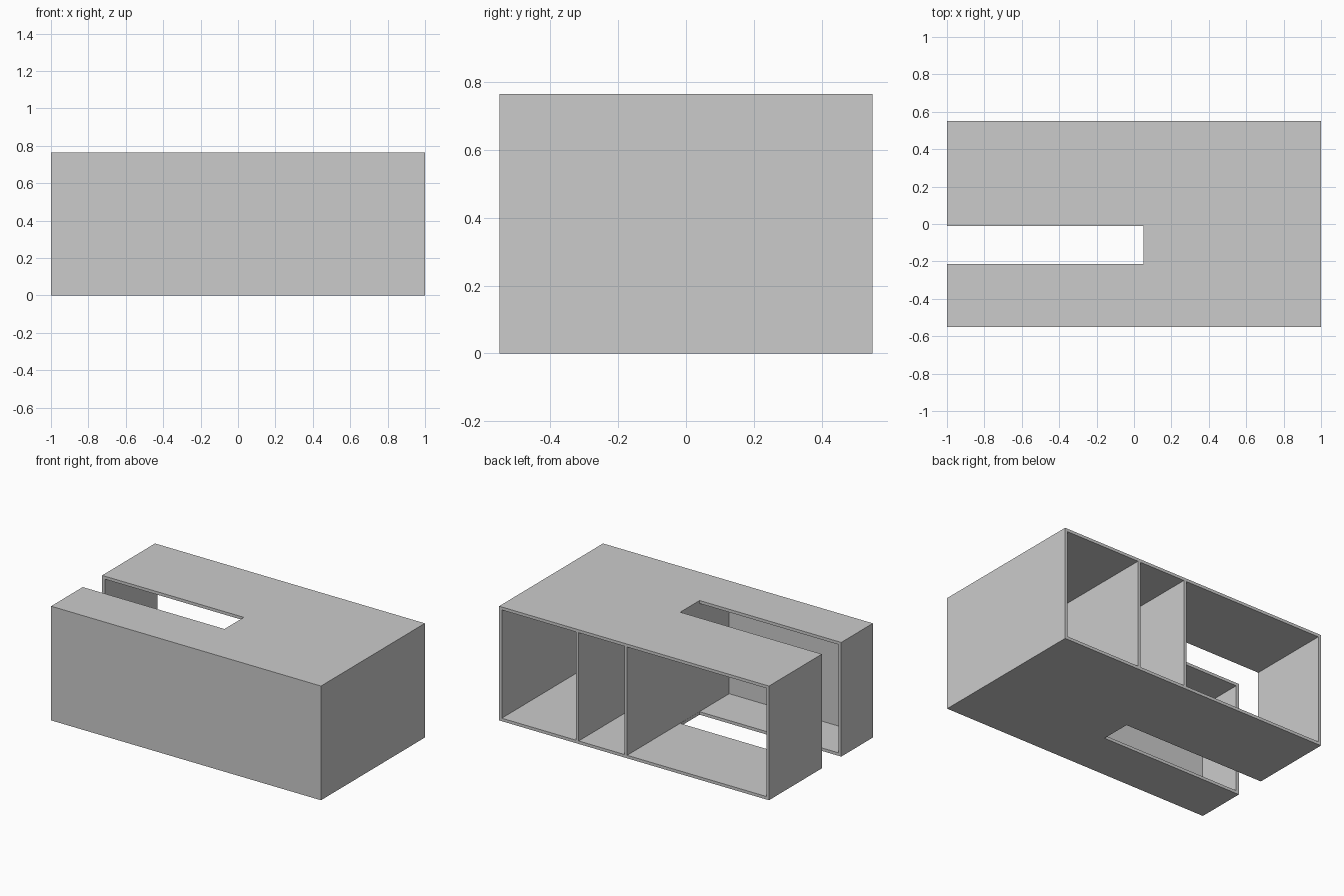
import bpy

cube = bpy.data.objects.get("Cube")
if cube:
    bpy.data.objects.remove(cube, do_unlink=True)

# Overall size and board thickness
X, Y, H, T = 1.0, 0.55, 0.765, 0.02

grey = bpy.data.materials.new("light_grey")
grey.use_nodes = True
colour = (0.6, 0.6, 0.6, 1)
grey.diffuse_color = colour
grey.node_tree.nodes["Principled BSDF"].inputs["Base Color"].default_value = colour


def box(name, low, high):
    """Box between two opposite corners."""
    bpy.ops.mesh.primitive_cube_add(size=1)
    obj = bpy.context.object
    obj.name = name
    for v in obj.data.vertices:
        v.co = [h if c > 0 else l for c, l, h in zip(v.co, low, high)]
    obj.data.materials.append(grey)
    return obj


cabinet = box("open_back_cabinet", (-X, -Y, 0), (X, Y, H))

# Three compartments, open at the back, leaving two full-depth dividers
bays = [(-X + T, 0.051), (0.071, 0.41), (0.43, X - T)]
cutters = [box("compartment_cutter", (a, -Y + T, T), (b, Y + 0.1, H - T))
           for a, b in bays]

# Slot through the top, the bottom and the right side
cutters.append(box("slot_cutter", (-X - 0.1, -0.215, -0.1), (0.05, -0.01, H + 0.1)))

for cutter in cutters:
    cutter.hide_render = True
    mod = cabinet.modifiers.new("cut", 'BOOLEAN')
    mod.operation = 'DIFFERENCE'
    mod.solver = 'EXACT'
    mod.object = cutter

# Bake the cuts and discard the cutters
depsgraph = bpy.context.evaluated_depsgraph_get()
mesh = bpy.data.meshes.new_from_object(cabinet.evaluated_get(depsgraph))
cabinet.modifiers.clear()
cabinet.data = mesh
for cutter in cutters:
    bpy.data.objects.remove(cutter, do_unlink=True)
